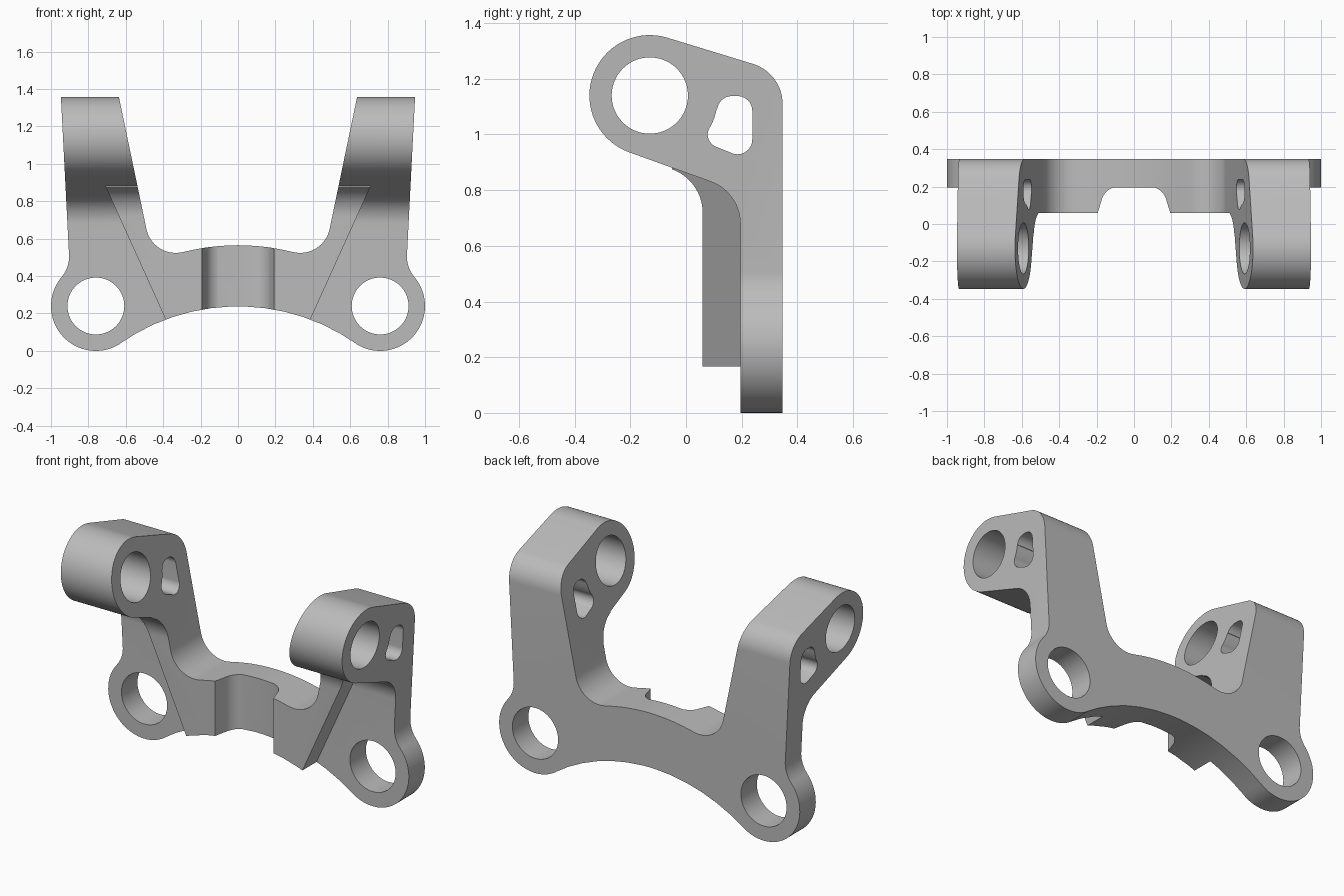
import bpy
import bmesh
from math import cos, sin, radians

if "Cube" in bpy.data.objects:
    bpy.data.objects.remove(bpy.data.objects["Cube"], do_unlink=True)


def arc(cx, cy, r, start, end):
    """Points along an arc, angles in degrees."""
    n = max(4, int(abs(end - start) / 5))
    angles = [radians(start + (end - start) * i / n) for i in range(n + 1)]
    return [(cx + r * cos(a), cy + r * sin(a)) for a in angles]


def circle(cx, cy, r):
    return arc(cx, cy, r, 0, 360)[:-1]


def mirrored(half):
    """Close a right-hand profile with its mirror image."""
    return half + [(-x, y) for x, y in reversed(half) if abs(x) > 1e-5]


def prism(name, profile, axis, low, high):
    """Extrude a flat profile along one axis."""
    place = {"x": lambda a, b, t: (t, a, b),
             "y": lambda a, b, t: (a, t, b),
             "z": lambda a, b, t: (a, b, t)}[axis]
    bm = bmesh.new()
    lower = [bm.verts.new(place(a, b, low)) for a, b in profile]
    upper = [bm.verts.new(place(a, b, high)) for a, b in profile]
    bm.faces.new(lower)
    bm.faces.new(upper)
    n = len(profile)
    for i in range(n):
        j = (i + 1) % n
        bm.faces.new((lower[i], lower[j], upper[j], upper[i]))
    bmesh.ops.recalc_face_normals(bm, faces=bm.faces)
    mesh = bpy.data.meshes.new(name)
    bm.to_mesh(mesh)
    bm.free()
    obj = bpy.data.objects.new(name, mesh)
    bpy.context.scene.collection.objects.link(obj)
    return obj


def combine(target, tool, operation):
    """Apply a boolean and discard the tool."""
    tool.hide_render = True
    mod = target.modifiers.new(operation.lower(), "BOOLEAN")
    mod.operation = operation
    mod.solver = "EXACT"
    mod.object = tool
    graph = bpy.context.evaluated_depsgraph_get()
    result = bpy.data.meshes.new_from_object(target.evaluated_get(graph))
    target.modifiers.clear()
    target.data = result
    bpy.data.objects.remove(tool, do_unlink=True)


# Side shape: upright plate curving forward into the clamp arm
side = (arc(-0.13, 1.14, 0.217, 73, 250) + arc(0.035, 0.68, 0.16, 70, 0)
        + [(0.195, -0.1), (0.347, -0.1)] + arc(0.197, 1.11, 0.15, 0, 73))
bracket = prism("bracket", side, "x", -1.1, 1.1)

# Thick web in front of the plate, with slanted ends and a central pocket
web_side = arc(-0.107, 0.718, 0.167, 70, 0) + [(0.06, 0), (0.28, 0), (0.28, 0.95), (-0.05, 0.95)]
web = prism("web", web_side, "x", -1.05, 1.05)
wedge = mirrored([(0.288, -0.05), (0.763, 1.0)])
combine(web, prism("wedge", wedge, "y", -0.6, 0.6), "INTERSECT")
pocket = mirrored([(0.215, -0.01)] + arc(0.085, 0.108, 0.09, 18, 90))
combine(web, prism("pocket", pocket, "z", -0.3, 0.8), "DIFFERENCE")
combine(bracket, web, "UNION")

# Front outline: bridge, tilted arms, round lugs and arched underside
front = mirrored([(0, 0.565)] + arc(0, -0.635, 1.2, 88, 76)
                 + arc(0.333, 0.684, 0.16, -104, -11.7)
                 + [(0.658, 1.46), (0.952, 1.46)]
                 + arc(1.073, 0.505, 0.17, 180, 220)
                 + arc(0.76, 0.24, 0.24, 39, -124)
                 + arc(0, -0.862, 1.1, 55, 88) + [(0, 0.238)])
combine(bracket, prism("outline", front, "y", -0.6, 0.6), "INTERSECT")

# Lug holes, clamp bore and lightening slot
for s in (-1, 1):
    combine(bracket, prism("lug_hole", circle(s * 0.76, 0.24, 0.152), "y", -0.5, 0.5), "DIFFERENCE")
combine(bracket, prism("clamp_bore", circle(-0.13, 1.14, 0.137), "x", -1.2, 1.2), "DIFFERENCE")
slot = (arc(-0.13, 1.14, 0.245, -27, -11) + arc(0.165, 1.085, 0.053, 170, 90)
        + arc(0.185, 1.085, 0.053, 90, 0) + arc(0.185, 0.982, 0.053, 0, -110)
        + arc(0.125, 1.0, 0.047, 250, 150))
slot = [p for i, p in enumerate(slot)
        if abs(p[0] - slot[i - 1][0]) + abs(p[1] - slot[i - 1][1]) > 1e-4]
combine(bracket, prism("slot", slot, "x", -1.2, 1.2), "DIFFERENCE")

# Plain grey metal
grey = bpy.data.materials.new("grey metal")
grey.use_nodes = True
colour = (0.5, 0.5, 0.5, 1)
grey.diffuse_color = colour
grey.node_tree.nodes["Principled BSDF"].inputs["Base Color"].default_value = colour
bracket.data.materials.clear()
bracket.data.materials.append(grey)
for face in bracket.data.polygons:
    face.material_index = 0

# Smooth curves with crisp edges
bpy.ops.object.select_all(action="DESELECT")
bracket.select_set(True)
bpy.context.view_layer.objects.active = bracket
bpy.ops.object.shade_smooth_by_angle(angle=radians(20))
